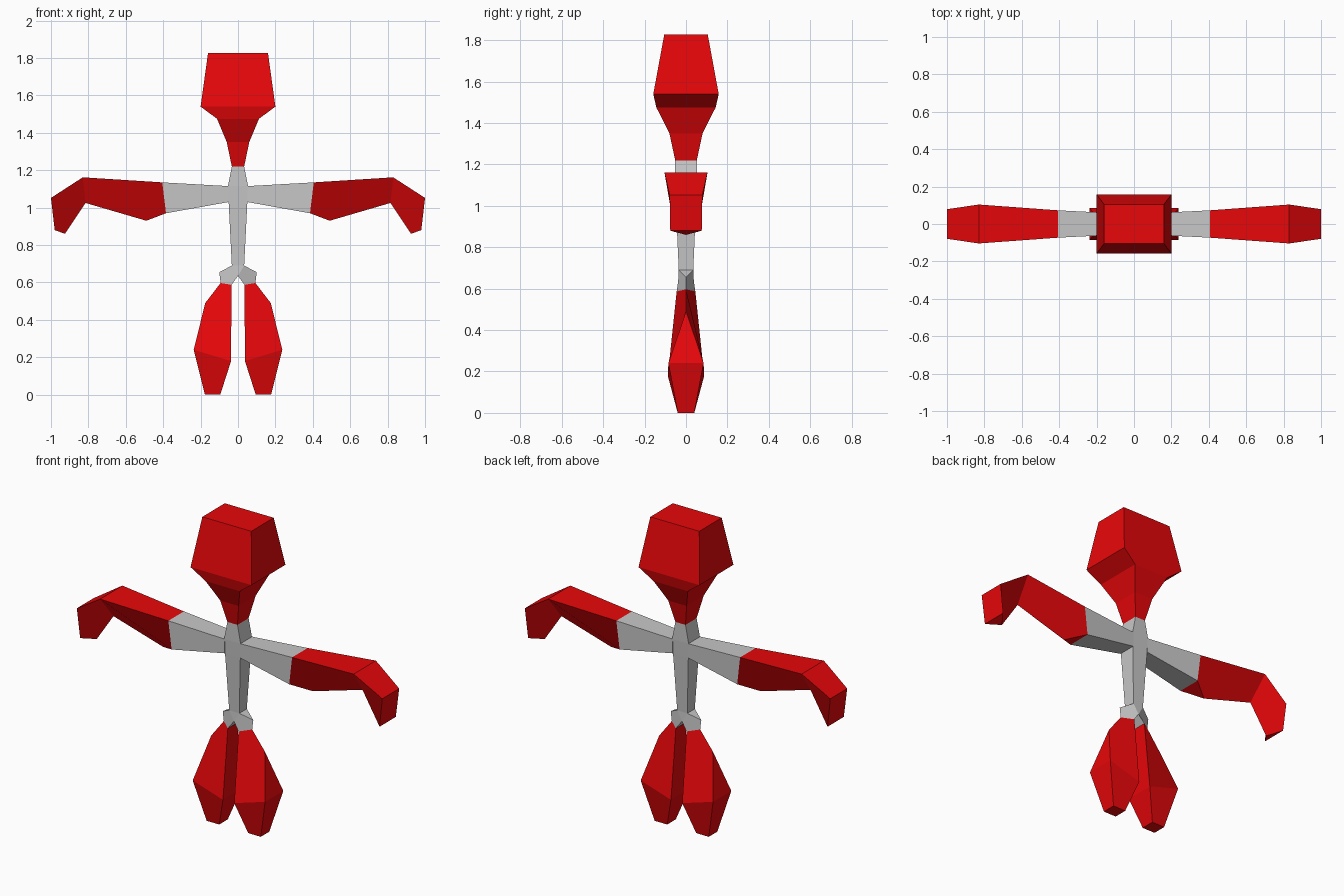
import bpy, bmesh

if "Cube" in bpy.data.objects:
    bpy.data.objects.remove(bpy.data.objects["Cube"])


def material(name, color):
    m = bpy.data.materials.new(name)
    m.diffuse_color = (*color, 1)
    m.use_nodes = True
    m.node_tree.nodes["Principled BSDF"].inputs["Base Color"].default_value = m.diffuse_color
    return m


RED = material("red", (0.80, 0.002, 0.003))
GREY = material("light grey", (0.57, 0.57, 0.57))


def finish(bm, name, mat):
    bmesh.ops.recalc_face_normals(bm, faces=bm.faces)
    me = bpy.data.meshes.new(name)
    bm.to_mesh(me)
    bm.free()
    me.materials.append(mat)
    ob = bpy.data.objects.new(name, me)
    bpy.context.collection.objects.link(ob)


def loft(name, mat, rings):
    """Closed flat-faced skin through box rings (z, half width, half depth)."""
    bm = bmesh.new()
    loops = [[bm.verts.new(p) for p in ((-hx, -hy, z), (hx, -hy, z), (hx, hy, z), (-hx, hy, z))]
             for z, hx, hy in rings]
    for a, b in zip(loops, loops[1:]):
        for i in range(4):
            j = (i + 1) % 4
            bm.faces.new((a[i], a[j], b[j], b[i]))
    bm.faces.new(loops[0])
    bm.faces.new(loops[-1])
    finish(bm, name, mat)


def plate(name, mat, side, *outlines):
    """Solid from side outlines of (x, z, half depth); zero depth makes a ridge.
    Edges shared by two outlines get no wall."""
    bm = bmesh.new()
    cache = {}

    def vert(p, s):
        co = (side * p[0], s * p[2], p[1])
        if co not in cache:
            cache[co] = bm.verts.new(co)
        return cache[co]

    edges = [frozenset((o[i - 1], o[i])) for o in outlines for i in range(len(o))]
    for o in outlines:
        for s in (-1, 1):
            bm.faces.new([vert(p, s) for p in o])
    for e in edges:
        if edges.count(e) == 1:
            p, q = e
            wall = dict.fromkeys((vert(p, -1), vert(q, -1), vert(q, 1), vert(p, 1)))
            if len(wall) > 2:
                bm.faces.new(list(wall))
    finish(bm, name, mat)


# Head with tapering neck
loft("head", RED, (
    (1.22, 0.033, 0.052), (1.35, 0.06, 0.08), (1.475, 0.112, 0.143),
    (1.54, 0.20, 0.158), (1.828, 0.16, 0.105)))

# Thin torso
loft("torso", GREY, (
    (0.69, 0.033, 0.035), (1.03, 0.05, 0.05),
    (1.115, 0.054, 0.053), (1.22, 0.033, 0.052)))

# Wedge where the torso meets the hips
crotch = (0, 0.635, 0.038)
waist = (0.033, 0.69, 0.035)
plate("torso_wedge", GREY, 1, [(-0.033, 0.69, 0.035), waist, crotch])

for side, label in ((-1, "left"), (1, "right")):
    # Arm: grey upper part, red forearm and hand with a ridge underneath
    cuff_top, cuff_low = (0.405, 1.135, 0.073), (0.385, 0.97, 0.071)
    elbow = (0.49, 0.93, 0)
    wrist_top, wrist_low = (0.83, 1.162, 0.104), (0.815, 1.025, 0)
    plate(label + "_upper_arm", GREY, side, [
        (0.05, 1.115, 0.055), cuff_top, cuff_low, (0.05, 1.03, 0.053)])
    plate(label + "_forearm", RED, side,
          [cuff_top, wrist_top, wrist_low, elbow, cuff_low],
          [wrist_top, (1.0, 1.052, 0.079), (0.98, 0.88, 0.076),
           (0.925, 0.86, 0), wrist_low])

    # Hip with a ridge on the outside
    leg_in, leg_out = (0.035, 0.587, 0.045), (0.093, 0.597, 0)
    plate(label + "_hip", GREY, side,
          [waist, (0.10, 0.655, 0), leg_out, leg_in, crotch])

    # Leg: ridged thigh widening to a flat-sided tapering shin
    shin_out, shin_in = (0.237, 0.24, 0.085), (0.037, 0.18, 0.088)
    plate(label + "_leg", RED, side,
          [leg_in, leg_out, (0.175, 0.49, 0), shin_out, shin_in],
          [shin_out, (0.177, 0, 0.04), (0.095, 0, 0.04), shin_in])
